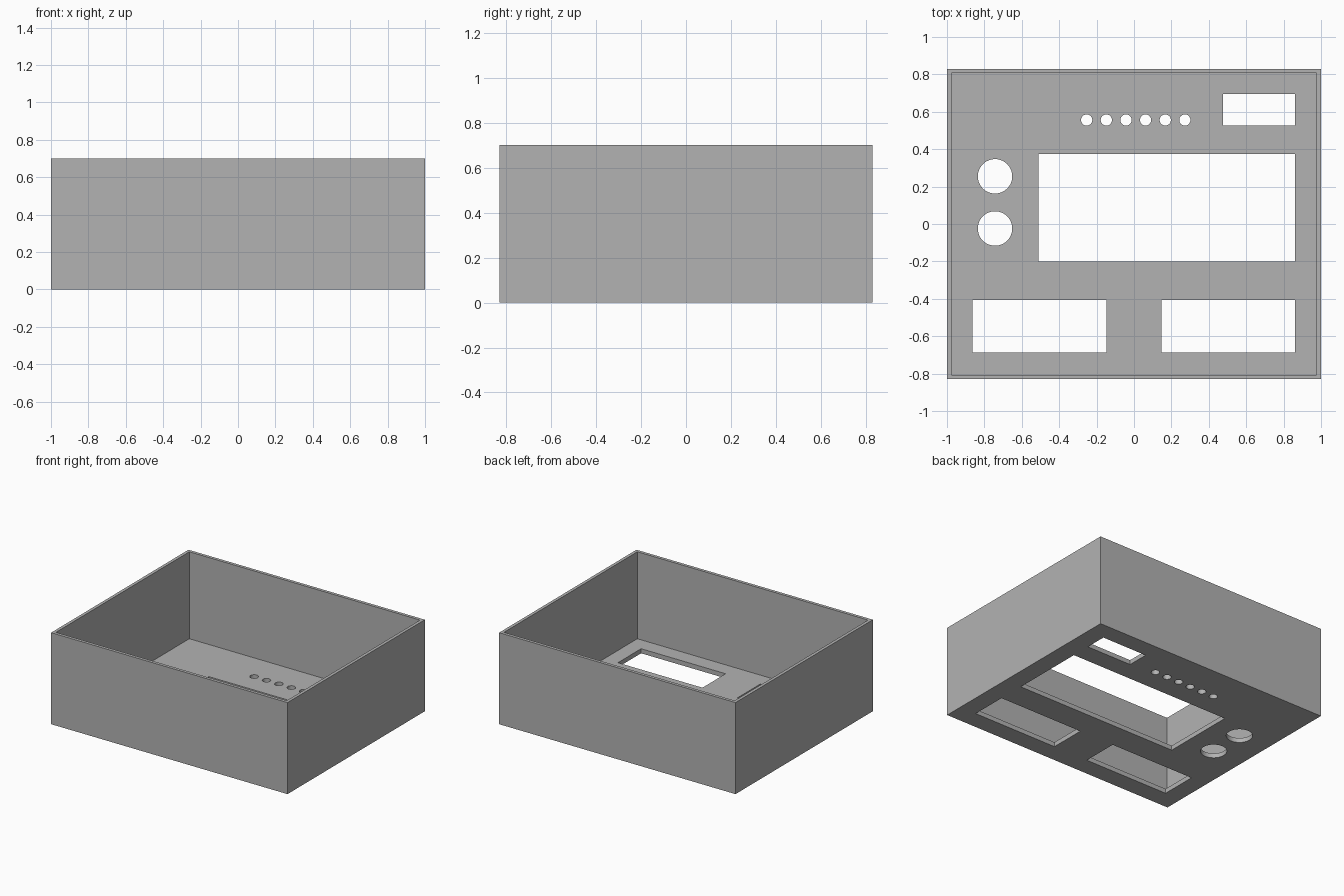
import bpy
import bmesh
from mathutils import Matrix, Vector

default = bpy.data.objects.get("Cube")
if default:
    bpy.data.objects.remove(default, do_unlink=True)

WIDTH, DEPTH, HEIGHT = 2.0, 1.66, 0.70
WALL, FLOOR = 0.024, 0.035

# Plain grey plastic
grey = bpy.data.materials.new("grey_plastic")
grey.use_nodes = True
color = (0.45, 0.45, 0.45, 1)
grey.diffuse_color = color
grey.node_tree.nodes["Principled BSDF"].inputs["Base Color"].default_value = color


def make_object(name, bm):
    mesh = bpy.data.meshes.new(name)
    bm.to_mesh(mesh)
    bm.free()
    mesh.materials.append(grey)
    obj = bpy.data.objects.new(name, mesh)
    bpy.context.collection.objects.link(obj)
    return obj


def add_box(bm, low, high):
    low, high = Vector(low), Vector(high)
    matrix = Matrix.Translation((low + high) / 2) @ Matrix.Diagonal((*(high - low), 1))
    bmesh.ops.create_cube(bm, size=1, matrix=matrix)


def add_round(bm, x, y, radius, sides):
    bmesh.ops.create_cone(bm, cap_ends=True, segments=sides, radius1=radius, radius2=radius,
                          depth=4 * FLOOR, matrix=Matrix.Translation((x, y, 0)))


def cut(target, cutter):
    cutter.hide_render = True
    mod = target.modifiers.new(cutter.name, 'BOOLEAN')
    mod.operation, mod.solver, mod.object = 'DIFFERENCE', 'EXACT', cutter
    bpy.context.view_layer.objects.active = target
    bpy.ops.object.modifier_apply(modifier=mod.name)
    bpy.data.objects.remove(cutter, do_unlink=True)


# Outer block of the open-topped case
bm = bmesh.new()
add_box(bm, (-WIDTH / 2, -DEPTH / 2, 0), (WIDTH / 2, DEPTH / 2, HEIGHT))
case = make_object("case", bm)

# Hollow inside
bm = bmesh.new()
add_box(bm, (WALL - WIDTH / 2, WALL - DEPTH / 2, FLOOR),
        (WIDTH / 2 - WALL, DEPTH / 2 - WALL, HEIGHT + 0.2))
cut(case, make_object("hollow", bm))

# Panel openings: screen, small window and two lower windows
bm = bmesh.new()
for x0, x1, y0, y1 in ((-0.51, 0.86, -0.20, 0.375), (0.477, 0.86, 0.526, 0.694),
                       (-0.863, -0.148, -0.687, -0.407), (0.146, 0.861, -0.687, -0.407)):
    add_box(bm, (x0, y0, -2 * FLOOR), (x1, y1, 2 * FLOOR))

# Two large button holes and a row of six indicator holes
for y in (0.255, -0.024):
    add_round(bm, -0.743, y, 0.092, 48)
for i in range(6):
    add_round(bm, -0.253 + 0.105 * i, 0.556, 0.03, 32)
cut(case, make_object("openings", bm))

# Crisp edges with smooth round holes
case.select_set(True)
bpy.context.view_layer.objects.active = case
bpy.ops.object.shade_smooth_by_angle()
